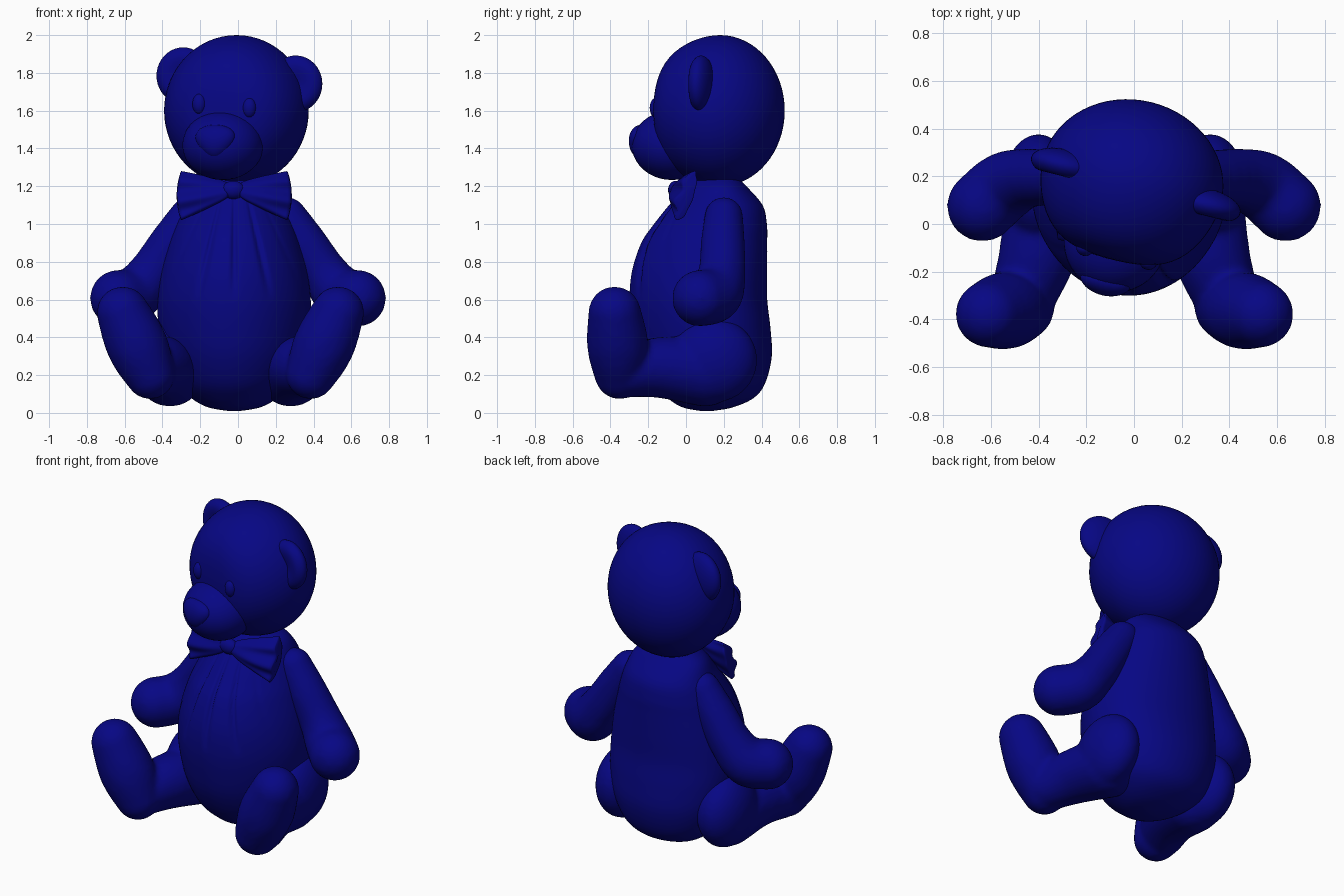
import bpy, bmesh
from math import sin, cos, pi, radians, exp
from mathutils import Matrix, Vector

cube = bpy.data.objects.get("Cube")
if cube:
    bpy.data.objects.remove(cube, do_unlink=True)

blue = bpy.data.materials.new("navy_blue")
blue.use_nodes = True
blue.diffuse_color = (0.002, 0.002, 0.23, 1)
blue.node_tree.nodes["Principled BSDF"].inputs["Base Color"].default_value = blue.diffuse_color

HEAD_YAW = radians(-14)


def finish(name, bm):
    bmesh.ops.recalc_face_normals(bm, faces=bm.faces)
    for f in bm.faces:
        f.smooth = True
    mesh = bpy.data.meshes.new(name)
    bm.to_mesh(mesh)
    bm.free()
    mesh.materials.append(blue)
    obj = bpy.data.objects.new(name, mesh)
    bpy.context.collection.objects.link(obj)
    return obj


def add_ball(bm, center, radii, yaw=0, segments=32, shape=None):
    """Ellipsoid, optionally reshaped in unit space."""
    verts = bmesh.ops.create_uvsphere(bm, u_segments=segments, v_segments=segments // 2, radius=1)["verts"]
    for v in verts:
        if shape:
            shape(v.co)
    bmesh.ops.transform(bm, verts=verts, matrix=Matrix.LocRotScale(
        Vector(center), Matrix.Rotation(yaw, 3, 'Z'), Vector(radii)))


def ball(name, center, radii, yaw=0, segments=40, shape=None):
    bm = bmesh.new()
    add_ball(bm, center, radii, yaw, segments, shape)
    return finish(name, bm)


def spline(rows, steps):
    """Catmull-Rom interpolation through rows of numbers."""
    rows = [Vector(r) for r in rows]
    out = []
    for i in range(len(rows) - 1):
        a, b, c, d = rows[max(i - 1, 0)], rows[i], rows[i + 1], rows[min(i + 2, len(rows) - 1)]
        for k in range(steps):
            t = k / steps
            out.append(0.5 * (2 * b + (c - a) * t + (2 * a - 5 * b + 4 * c - d) * t * t
                              + (3 * b - a - 3 * c + d) * t ** 3))
    return out + [rows[-1]]


def loft(name, rings):
    """Skin closed rings of points and cap both ends."""
    bm = bmesh.new()
    loops = [[bm.verts.new(p) for p in ring] for ring in rings]
    n = len(loops[0])
    for lo, hi in zip(loops, loops[1:]):
        for i in range(n):
            j = (i + 1) % n
            bm.faces.new((lo[i], lo[j], hi[j], hi[i]))
    bm.faces.new(loops[0])
    bm.faces.new(loops[-1])
    return finish(name, bm)


def limb(name, chains, place, extra=()):
    """Stuffed limb: balls along each chain, fused and smoothed."""
    bm = bmesh.new()
    for chain in chains:
        for p in spline(chain, 7):
            add_ball(bm, place(p), [p[3]] * 3, segments=20)
    for center, radii in extra:
        add_ball(bm, place(center), radii)
    obj = finish(name, bm)
    fuse = obj.modifiers.new("fuse", 'REMESH')
    fuse.mode = 'VOXEL'
    fuse.voxel_size = 0.016
    fuse.use_smooth_shade = True
    soft = obj.modifiers.new("soften", 'SMOOTH')
    soft.factor = 0.5
    soft.iterations = 8


# Body: height, half width, front y, back y
BODY = [(.01, .03, .08, .14), (.03, .14, -.02, .25), (.08, .23, -.1, .36), (.16, .31, -.18, .42),
        (.3, .37, -.25, .454), (.45, .4, -.285, .447), (.6, .405, -.3, .43), (.75, .385, -.288, .43),
        (.9, .345, -.238, .43), (1, .31, -.17, .428), (1.1, .27, -.09, .405), (1.2, .22, 0, .32),
        (1.27, .1, .1, .25)]


def body_ring(row, n=200):
    z, rx, front, back = row
    ring = []
    for i in range(n):
        a = 2 * pi * i / n
        # Egg section, widest behind the middle
        x = rx * sin(a)
        y = (front + back) / 2 - (back - front) / 2 * cos(a) + 0.13 * rx * sin(a) ** 2
        # Gathered pleats fanning down from the bow
        if cos(a) > 0 and 0.6 < z < 1.2:
            s = x / (0.1 + 0.4 * (1.2 - z))
            y += 0.026 * max(0, cos(11 * s)) ** 5 * exp(-s ** 4) * sin(pi * (z - 0.6) / 0.6)
        ring.append((x - 0.02, y, z))
    return ring


loft("body", [body_ring(r) for r in spline(BODY, 6)])


# Head and face
def head_shape(co):
    if co.y < 0:
        co.y *= 1 - 0.3 * (1 - co.y ** 2) * co.y


def nose_shape(co):
    co.x *= 1 + 0.35 * co.z


ball("head", (-.008, .18, 1.6), (.385, .34, .4), HEAD_YAW, 64, head_shape)
ball("muzzle", (-.08, -.075, 1.417), (.215, .212, .184), HEAD_YAW)
ball("nose", (-.12, -.238, 1.435), (.102, .062, .09), HEAD_YAW, shape=nose_shape)
for side, center in (("right", (-.205, -.1, 1.635)), ("left", (.06, -.158, 1.615))):
    ball(side + "_eye", center, (.037, .034, .054), HEAD_YAW, 24)


# Ears: thick discs with a dished front
def ear_shape(co):
    if co.y < 0:
        r = (co.x ** 2 + co.z ** 2) ** 0.5
        co.y *= 0.35 + 0.65 * min(1, r * 1.25)


for side, center in (("right", (-.29, .245, 1.785)), ("left", (.305, .08, 1.742))):
    ball(side + "_ear", center, (.145, .068, .15), HEAD_YAW, shape=ear_shape)

# Arms and legs
ARM = [(.26, .2, 1.04, .103), (.35, .195, .9, .118), (.455, .19, .74, .127),
       (.545, .155, .63, .146), (.635, .075, .607, .15)]
THIGH = [(.28, .1, .215, .183), (.325, -.13, .24, .163), (.385, -.3, .22, .138)]
FOOT = [(.385, -.352, .205, .133), (.455, -.362, .36, .164), (.53, -.378, .53, .14)]
HIP = ((.32, .15, .28), (.152, .228, .225))


def left(p):
    return p[0], p[1], p[2]


def right_arm(p):
    return -p[0], p[1], p[2]


def right_leg(p):
    return -0.08 - p[0], p[1], p[2]


limb("left_arm", [ARM], left)
limb("right_arm", [ARM], right_arm)
limb("left_leg", [THIGH, FOOT], left, [HIP])
limb("right_leg", [THIGH, FOOT], right_leg, [HIP])

# Bow tie: two rippled fans and a knot
for side, s in (("left", 1), ("right", -1)):
    rings = []
    for k in range(19):
        u = min(k / 16, 1)
        close = (1, 0.85, 0.4)[max(k - 16, 0)]
        ring = []
        for i in range(72):
            a = 2 * pi * i / 72
            dz = (0.035 + 0.095 * u ** 0.8) * cos(a) * (0.9 + 0.1 * close)
            thick = (0.027 + 0.024 * sin(pi * u * 0.8)) * close
            y = thick * sin(a) * (1 + 0.2 * u * cos(7 * a)) + 0.006 * u * sin(dz * 55)
            ring.append((-.02 + s * (.03 + .25 * u + .02 * u * sin(a) ** 2 + .008 * (1 - close)),
                         -.055 + .055 * u + y + dz * .32, 1.18 - .03 * u + dz))
        rings.append(ring)
    loft(side + "_bow_loop", rings)
ball("bow_knot", (-.025, -.055, 1.18), (.062, .04, .048), segments=24)
